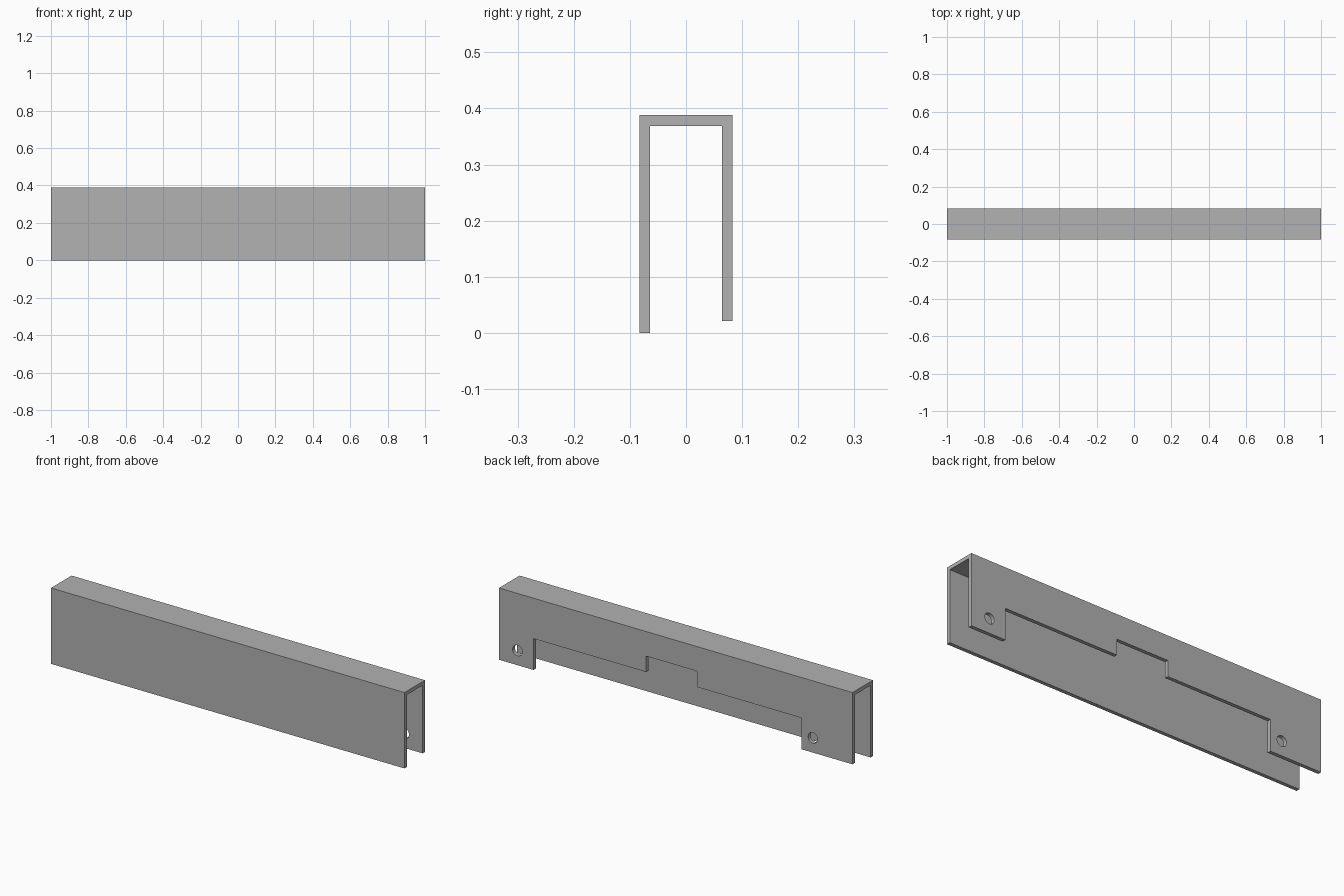
import bpy, bmesh, math
from mathutils import Vector

cube = bpy.data.objects.get("Cube")
if cube:
    bpy.data.objects.remove(cube, do_unlink=True)

HALF_LEN, HALF_DEPTH, HEIGHT, WALL = 1.0, 0.083, 0.388, 0.019
BACK_BOTTOM = 0.021
INNER = HALF_DEPTH - WALL

grey = bpy.data.materials.new("plain grey")
grey.use_nodes = True
colour = (0.445, 0.445, 0.445, 1)
grey.diffuse_color = colour
grey.node_tree.nodes["Principled BSDF"].inputs["Base Color"].default_value = colour


def prism(name, outline, sweep):
    """Extrude a closed 3D outline along a vector."""
    bm = bmesh.new()
    face = bm.faces.new([bm.verts.new(p) for p in outline])
    swept = bmesh.ops.extrude_face_region(bm, geom=[face])
    moved = [g for g in swept["geom"] if isinstance(g, bmesh.types.BMVert)]
    bmesh.ops.translate(bm, verts=moved, vec=Vector(sweep))
    bmesh.ops.recalc_face_normals(bm, faces=bm.faces)
    mesh = bpy.data.meshes.new(name)
    bm.to_mesh(mesh)
    bm.free()
    mesh.materials.append(grey)
    obj = bpy.data.objects.new(name, mesh)
    bpy.context.collection.objects.link(obj)
    return obj


# Folded channel: long front wall, top and slightly shorter back wall
section = [(-HALF_DEPTH, 0), (-HALF_DEPTH, HEIGHT), (HALF_DEPTH, HEIGHT),
           (HALF_DEPTH, BACK_BOTTOM), (INNER, BACK_BOTTOM),
           (INNER, HEIGHT - WALL), (-INNER, HEIGHT - WALL), (-INNER, 0)]
channel = prism("channel_cover", [(-HALF_LEN, y, z) for y, z in section],
                (2 * HALF_LEN, 0, 0))

# Stepped notch in the back wall
low, high = 0.181, 0.262
notch = [(-0.711, -0.05), (0.805, -0.05), (0.805, low), (0.167, low),
         (0.167, high), (-0.124, high), (-0.124, low), (-0.711, low)]
cutters = [prism("notch_cutter", [(x, 0.03, z) for x, z in notch], (0, 0.1, 0))]

# Screw hole in each back tab
RADIUS, SIDES, HOLE_Z = 0.027, 32, 0.096
for side, x in (("left", 0.896), ("right", -0.776)):
    ring = [(x + RADIUS * math.cos(i * math.tau / SIDES), 0.03,
             HOLE_Z + RADIUS * math.sin(i * math.tau / SIDES)) for i in range(SIDES)]
    cutters.append(prism(side + "_hole_cutter", ring, (0, 0.1, 0)))

# Apply the cuts, then discard the cutters
bpy.context.view_layer.objects.active = channel
channel.select_set(True)
for cutter in cutters:
    cutter.hide_render = True
    cut = channel.modifiers.new(cutter.name, "BOOLEAN")
    cut.operation, cut.solver, cut.object = "DIFFERENCE", "EXACT", cutter
    bpy.ops.object.modifier_apply(modifier=cut.name)
for cutter in cutters:
    bpy.data.objects.remove(cutter, do_unlink=True)

bpy.ops.object.shade_smooth_by_angle(angle=math.radians(30))
